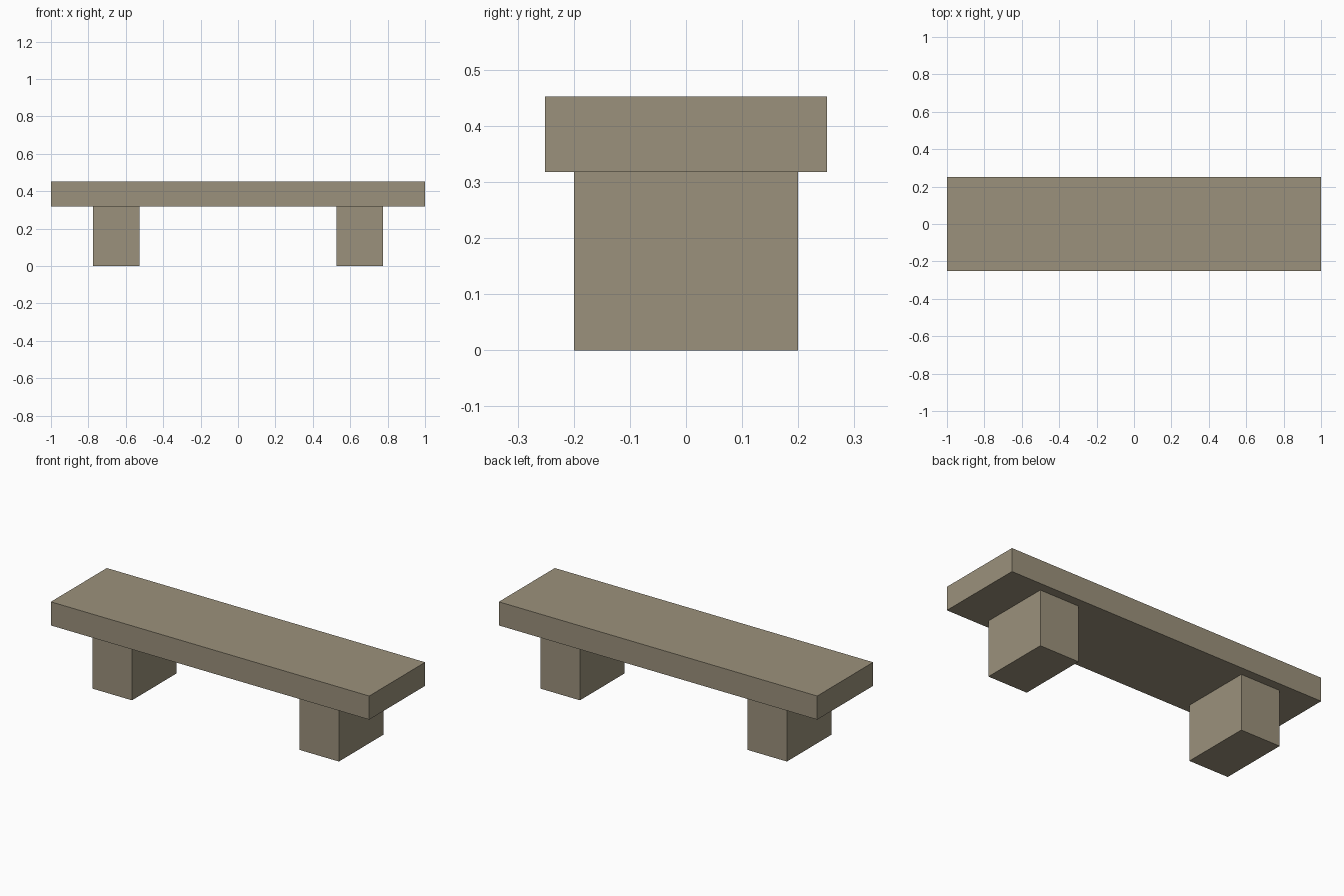
import bpy

if "Cube" in bpy.data.objects:
    bpy.data.objects.remove(bpy.data.objects["Cube"])

stone = bpy.data.materials.new("warm grey stone")
stone.diffuse_color = (0.33, 0.285, 0.20, 1.0)
stone.use_nodes = True
stone.node_tree.nodes["Principled BSDF"].inputs["Base Color"].default_value = stone.diffuse_color


def block(name, x, z0, z1, width, depth):
    """Box standing between heights z0 and z1, centred on y = 0."""
    bpy.ops.mesh.primitive_cube_add(size=1, location=(x, 0, (z0 + z1) / 2))
    ob = bpy.context.object
    ob.name = name
    ob.scale = (width, depth, z1 - z0)
    bpy.ops.object.transform_apply(location=False, rotation=False, scale=True)
    ob.data.materials.append(stone)
    return ob


SEAT_BOTTOM, SEAT_TOP = 0.318, 0.452

# Seat slab
block("seat", 0, SEAT_BOTTOM, SEAT_TOP, 2.0, 0.502)

# Two block legs
for side, name in ((-1, "left_leg"), (1, "right_leg")):
    block(name, side * 0.65, 0, SEAT_BOTTOM, 0.248, 0.4)
